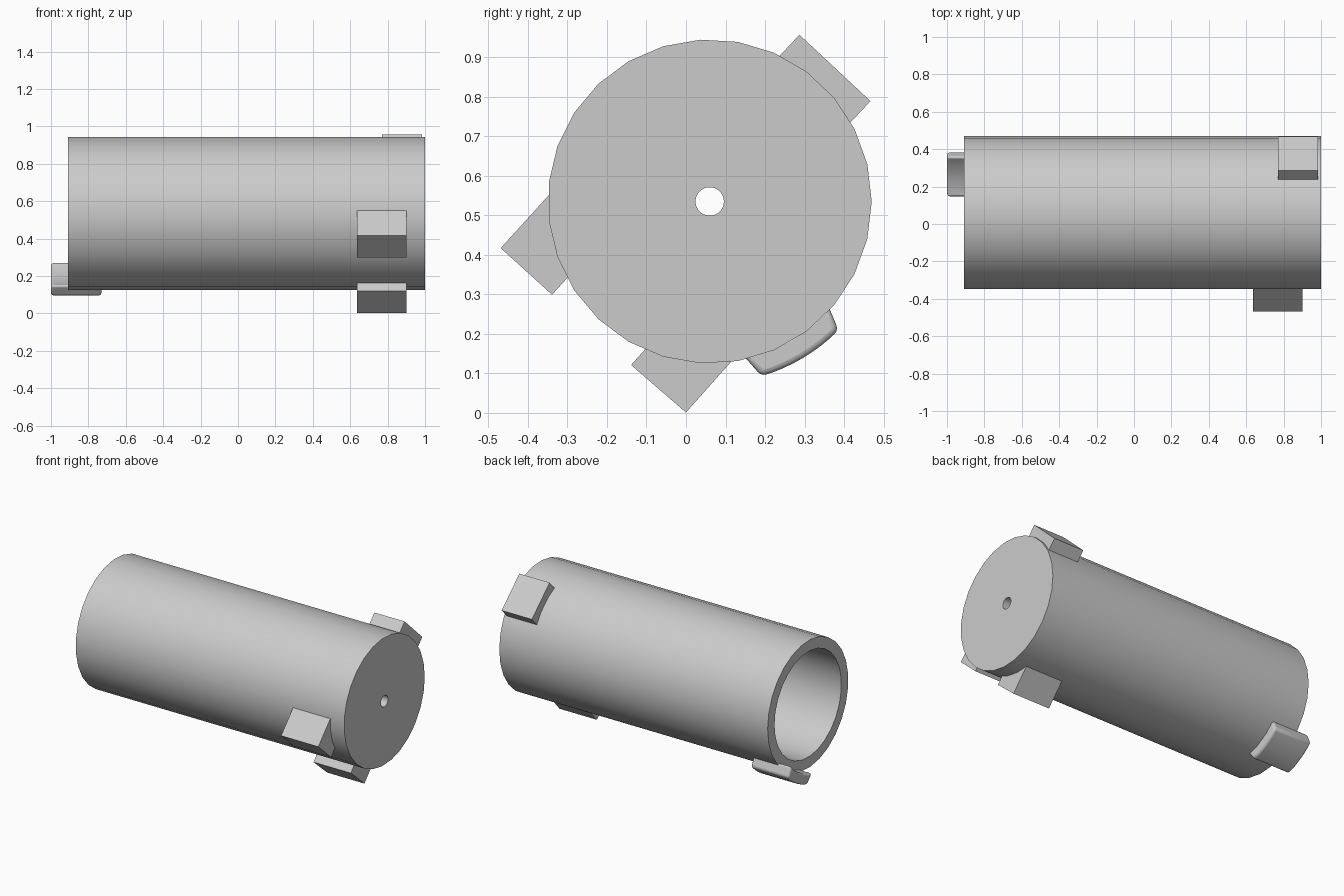
import bpy, bmesh, math
from mathutils import Vector

if "Cube" in bpy.data.objects:
    bpy.data.objects.remove(bpy.data.objects["Cube"])

CY, CZ, R = 0.06, 0.535, 0.41   # tube axis and outer radius
BORE, HOLE = 0.34, 0.036
SIDES = 27

grey = bpy.data.materials.new("plain grey")
grey.use_nodes = True
colour = (0.6, 0.6, 0.6, 1)
grey.diffuse_color = colour
grey.node_tree.nodes["Principled BSDF"].inputs["Base Color"].default_value = colour


def polar(x, r, a):
    return Vector((x, CY + r * math.cos(a), CZ + r * math.sin(a)))


def finish(name, bm):
    bmesh.ops.recalc_face_normals(bm, faces=bm.faces)
    mesh = bpy.data.meshes.new(name)
    bm.to_mesh(mesh)
    bm.free()
    mesh.materials.append(grey)
    ob = bpy.data.objects.new(name, mesh)
    bpy.context.collection.objects.link(ob)
    return ob


def smooth(ob, degrees):
    bpy.ops.object.select_all(action='DESELECT')
    ob.select_set(True)
    bpy.context.view_layer.objects.active = ob
    bpy.ops.object.shade_smooth_by_angle(angle=math.radians(degrees))


def lathe(name, profile):
    """Spin a closed (x, radius) profile about the tube axis."""
    bm = bmesh.new()
    rings = [[bm.verts.new(polar(x, r, math.tau * i / SIDES)) for x, r in profile]
             for i in range(SIDES)]
    n = len(profile)
    for i, a in enumerate(rings):
        b = rings[(i + 1) % SIDES]
        for j in range(n):
            k = (j + 1) % n
            bm.faces.new((a[j], a[k], b[k], b[j]))
    return finish(name, bm)


def prism(name, outline, x0, x1):
    """Extrude a (y, z) outline along x."""
    bm = bmesh.new()
    face = bm.faces.new([bm.verts.new((x0, y, z)) for y, z in outline])
    ext = bmesh.ops.extrude_face_region(bm, geom=[face])
    bmesh.ops.translate(bm, vec=(x1 - x0, 0, 0),
                        verts=[v for v in ext["geom"] if isinstance(v, bmesh.types.BMVert)])
    return finish(name, bm)


def block(name, corner, along, inward, x0, x1):
    c, u, v = Vector(corner), Vector(along), Vector(inward)
    return prism(name, [c, c + u, c + u + v, c + v], x0, x1)


# Tube, open at one end and closed by a pierced cap at the other
body = lathe("tube_body", [(1, HOLE), (1, R), (-0.91, R), (-0.91, BORE),
                           (0.93, BORE), (0.93, HOLE)])
smooth(body, 30)

# Helper that trims the blocks inside the tube wall
bm = bmesh.new()
bmesh.ops.create_cone(bm, cap_ends=True, segments=SIDES, radius1=0.38, radius2=0.38, depth=3)
for v in bm.verts:
    v.co = Vector((v.co.z, CY + v.co.x, CZ + v.co.y))
cutter = finish("trim_helper", bm)
cutter.hide_render = True
cutter.hide_viewport = True

# Two feet on one slanted plane, and the block on the opposite side
blocks = [
    block("front_foot", (-0.469, 0.417), (0.13, -0.118), (0.16, 0.176), 0.635, 0.9),
    block("lower_foot", (-0.139, 0.121), (0.139, -0.12), (0.16, 0.18), 0.635, 0.9),
    block("upper_block", (0.287, 0.957), (0.18, -0.168), (-0.075, -0.08), 0.77, 0.985),
]
for ob in blocks:
    cut = ob.modifiers.new("trim", 'BOOLEAN')
    cut.operation = 'DIFFERENCE'
    cut.solver = 'EXACT'
    cut.object = cutter

# Curved, rounded tab overhanging the open rim
STEPS = 8
inner, outer = [], []
for i in range(STEPS + 1):
    t = i / STEPS
    a_in = math.radians(-78 + 37 * t)
    a_out = math.radians(-73.5 + 28.5 * t)
    inner.append(polar(0, 0.395, a_in).yz)
    outer.append(polar(0, 0.461, a_out).yz)
tab = prism("rim_tab", inner + outer[::-1], -1.0, -0.73)
bevel = tab.modifiers.new("rounding", 'BEVEL')
bevel.width = 0.014
bevel.segments = 3
bevel.limit_method = 'ANGLE'
bevel.angle_limit = math.radians(40)
smooth(tab, 40)
